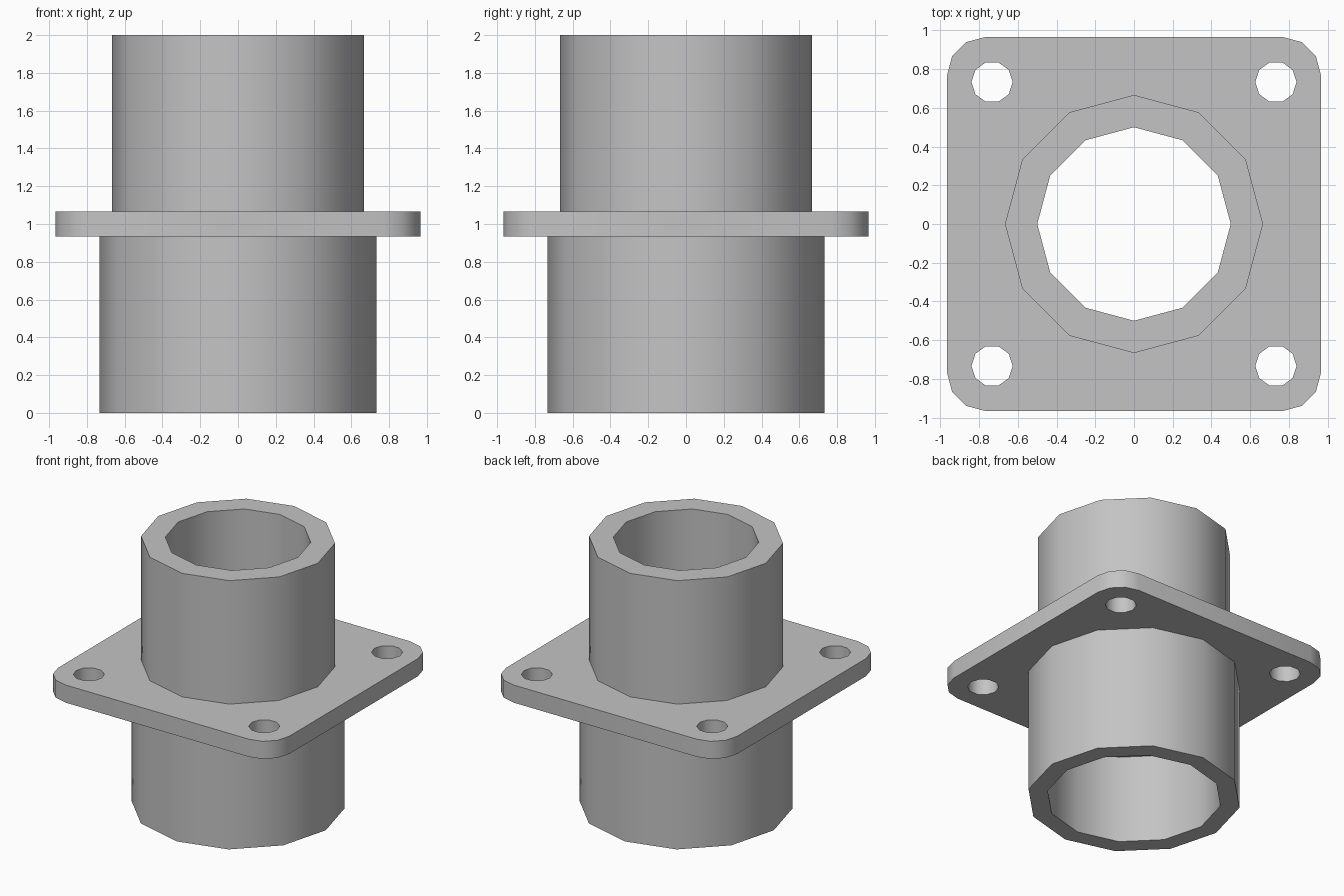
import bpy
import bmesh
from math import cos, sin, pi, radians

cube = bpy.data.objects.get("Cube")
if cube:
    bpy.data.objects.remove(cube)

U = 1 / 15  # design unit: the whole fitting is 30 units tall

grey = bpy.data.materials.new("plain grey")
grey.use_nodes = True
colour = (0.55, 0.55, 0.55, 1)
grey.diffuse_color = colour
grey.node_tree.nodes["Principled BSDF"].inputs["Base Color"].default_value = colour


def finish(name, bm):
    bmesh.ops.recalc_face_normals(bm, faces=bm.faces)
    mesh = bpy.data.meshes.new(name)
    bm.to_mesh(mesh)
    bm.free()
    mesh.materials.append(grey)
    obj = bpy.data.objects.new(name, mesh)
    bpy.context.collection.objects.link(obj)
    return obj


def ring(radius, sides, cx=0, cy=0):
    return [(cx + radius * cos(2 * pi * i / sides),
             cy + radius * sin(2 * pi * i / sides)) for i in range(sides)]


def prism(name, outline, z0, z1):
    bm = bmesh.new()
    low, high = [[bm.verts.new((x * U, y * U, z * U)) for x, y in outline]
                 for z in (z0, z1)]
    bm.faces.new(low)
    bm.faces.new(high)
    for i in range(len(low)):
        bm.faces.new((low[i - 1], low[i], high[i], high[i - 1]))
    return finish(name, bm)


def lathe(name, profile, sides):
    # Closed (radius, height) profile turned around z
    bm = bmesh.new()
    loops = [[bm.verts.new((x * U, y * U, z * U)) for x, y in ring(r, sides)]
             for r, z in profile]
    for j in range(len(loops)):
        a, b = loops[j - 1], loops[j]
        for i in range(sides):
            bm.faces.new((a[i - 1], a[i], b[i], b[i - 1]))
    return finish(name, bm)


def smooth(obj, angle):
    bpy.ops.object.select_all(action="DESELECT")
    obj.select_set(True)
    bpy.context.view_layer.objects.active = obj
    bpy.ops.object.shade_smooth_by_angle(angle=radians(angle))


# Tube: wide socket below with an inner ledge, narrower pipe above
tube = lathe("stepped_tube", [
    (9, 0), (11, 0), (11, 15), (10, 15), (10, 30), (7.5, 30), (7.5, 10), (9, 10),
], 12)
smooth(tube, 31)

# Flange: square plate with rounded corners
outline = []
for k, (sx, sy) in enumerate([(1, 1), (-1, 1), (-1, -1), (1, -1)]):
    for step in range(4):
        a = pi / 2 * (k + step / 3)
        outline.append((sx * 11.5 + 3 * cos(a), sy * 11.5 + 3 * sin(a)))
flange = prism("flange", outline, 14, 16)

# Bolt holes and central bore cut through the flange
cutters = [prism("bolt_hole_cutter", ring(1.6, 10, x, y), 12, 18)
           for x in (-11, 11) for y in (-11, 11)]
cutters.append(prism("bore_cutter", ring(9, 12), 12, 18))
for cutter in cutters:
    cut = flange.modifiers.new(cutter.name, "BOOLEAN")
    cut.operation = "DIFFERENCE"
    cut.solver = "EXACT"
    cut.object = cutter
bpy.context.view_layer.objects.active = flange
for cut in list(flange.modifiers):
    bpy.ops.object.modifier_apply(modifier=cut.name)
for cutter in cutters:
    bpy.data.objects.remove(cutter)
smooth(flange, 40)
